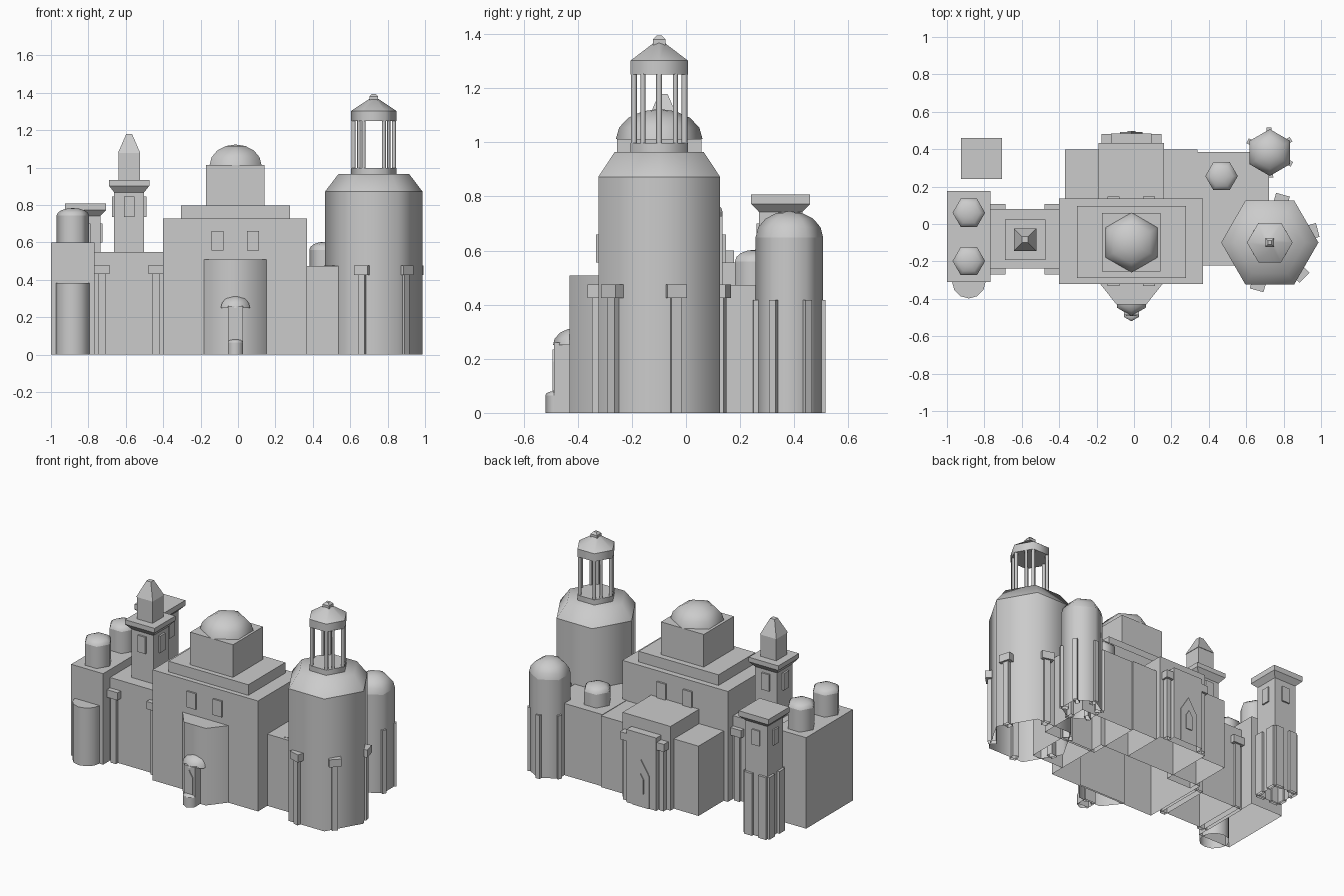
import bpy, bmesh, math
from mathutils import Matrix, Vector

if "Cube" in bpy.data.objects:
    bpy.data.objects.remove(bpy.data.objects["Cube"], do_unlink=True)

stone = bpy.data.materials.new("grey_stone")
stone.use_nodes = True
stone.diffuse_color = (0.6, 0.6, 0.6, 1)
stone.node_tree.nodes["Principled BSDF"].inputs["Base Color"].default_value = (0.6, 0.6, 0.6, 1)


def finish(name, bm, smooth=False):
    """Make the object; shells are open underneath and level faces stay flat."""
    bmesh.ops.recalc_face_normals(bm, faces=bm.faces)
    floor = [f for f in bm.faces if all(v.co.z < 0.001 for v in f.verts)]
    bmesh.ops.delete(bm, geom=floor, context='FACES')
    me = bpy.data.meshes.new(name)
    bm.to_mesh(me)
    bm.free()
    me.materials.append(stone)
    ob = bpy.data.objects.new(name, me)
    bpy.context.collection.objects.link(ob)
    if smooth:
        for p in me.polygons:
            p.use_smooth = abs(p.normal.z) < 0.99
        me.set_sharp_from_angle(angle=math.radians(62))
    return ob


def box(name, x, y, z, turn=0, pivot=(0, 0)):
    """Box from three ranges, optionally turned about a vertical pivot."""
    bm = bmesh.new()
    bmesh.ops.create_cube(bm, size=1)
    for v in bm.verts:
        v.co = Vector([r[0] + (c + 0.5) * (r[1] - r[0]) for c, r in zip(v.co, (x, y, z))])
    bm.transform(Matrix.Translation((*pivot, 0)) @ Matrix.Rotation(turn, 4, 'Z'))
    return finish(name, bm)


def lathe(name, centre, profile, sides=6, turn=0, smooth=True):
    """Rings of (radius, height) around a vertical axis, closed at both ends."""
    bm = bmesh.new()
    rings = []
    for r, z in profile:
        count = sides if r > 0 else 1
        angles = [turn + math.tau * i / sides for i in range(count)]
        rings.append([bm.verts.new((centre[0] + r * math.cos(a), centre[1] + r * math.sin(a), z))
                      for a in angles])
    for a, b in zip(rings, rings[1:]):
        for i in range(sides):
            j = (i + 1) % sides
            bm.faces.new([a[i], a[j], b[j], b[i]] if len(b) > 1 else [a[i], a[j], b[0]])
    for ring in (rings[0], rings[-1]):
        if len(ring) > 1:
            bm.faces.new(ring)
    return finish(name, bm, smooth)


def square(name, centre, profile):
    """Square lathe; the first number of each pair is half the width."""
    return lathe(name, centre, [(h * math.sqrt(2), z) for h, z in profile], 4, math.pi / 4, False)


def extrude(name, pts, offset, smooth=False):
    bm = bmesh.new()
    face = bm.faces.new([bm.verts.new(p) for p in pts])
    top = bmesh.ops.extrude_face_region(bm, geom=[face])["geom"]
    bmesh.ops.translate(bm, vec=offset, verts=[v for v in top if isinstance(v, bmesh.types.BMVert)])
    return finish(name, bm, smooth)


def pointed_arch(name, x, half, z0, z1, y, depth):
    spring = z1 - half * 1.6
    pts = [(x - half, y, z0), (x + half, y, z0), (x + half, y, spring),
           (x, y, z1), (x - half, y, spring)]
    return extrude(name, pts, (0, depth, 0))


def dome(base, top, radius, steps=4):
    return [(radius * math.cos(t), base + (top - base) * math.sin(t))
            for t in (math.pi / 2 * i / steps for i in range(steps))] + [(0, top)]


def domed_tower(name, centre, radius, base, spring, top, turn=0):
    lathe(name, centre, [(radius, base), (radius, spring)], 6, turn)
    lathe(name + "_dome", centre, dome(spring, top, radius), 6, turn)


def four_sides(name, centre, half, width, z, depth, shifts=(0,)):
    """Thin raised panels on all four sides of a square shaft."""
    for k in range(4):
        for s in shifts:
            box(name, (half - 0.01, half + depth), (s - width / 2, s + width / 2), z,
                k * math.pi / 2, centre)


# West wing with a round bastion and two domed turrets
box("west_wing", (-1, -0.767), (-0.31, 0.177), (0, 0.6))
lathe("west_bastion", (-0.883, -0.308), [(0.09, 0), (0.09, 0.383)], 12)
for y in (0.06, -0.198):
    domed_tower("west_turret", (-0.883, y), 0.087, 0.6, 0.743, 0.783)

# Link range with capped buttresses front and back
box("west_link", (-0.77, -0.4), (-0.238, 0.08), (0, 0.548))
for x in (-0.728, -0.438):
    box("link_buttress", (x - 0.019, x + 0.019), (-0.26, 0.096), (0, 0.43))
    box("link_buttress_cap", (x - 0.04, x + 0.04), (-0.271, 0.108), (0.43, 0.48))

# Slender square tower above the link
c = (-0.582, -0.084)
square("slender_shaft", c, [(0.08, 0.5), (0.08, 0.87)])
square("slender_cornice", c, [(0.08, 0.867), (0.108, 0.902), (0.108, 0.932)])
square("slender_neck", c, [(0.057, 0.932), (0.057, 1.077)])
square("slender_spire", c, [(0.06, 1.077), (0.016, 1.178)])
four_sides("slender_window", c, 0.08, 0.056, (0.735, 0.845), 0.012)

# Detached square rear tower
c = (-0.815, 0.35)
square("rear_square_shaft", c, [(0.08, 0), (0.08, 0.75)])
square("rear_square_cornice", c, [(0.08, 0.742), (0.109, 0.772), (0.109, 0.807)])
four_sides("rear_square_window", c, 0.08, 0.055, (0.6, 0.7), 0.01)
four_sides("rear_square_pilaster", c, 0.08, 0.058, (0, 0.41), 0.016, (-0.051, 0.051))

# Central hall, stepped roof and dome
box("hall", (-0.4, 0.37), (-0.32, 0.135), (0, 0.728))
box("hall_step", (-0.305, 0.277), (-0.288, 0.097), (0.728, 0.798))
box("drum", (-0.17, 0.142), (-0.255, 0.058), (0.798, 1.013))
lathe("hall_dome", (-0.013, -0.099), dome(1.013, 1.123, 0.16), 6, math.pi / 2)
for x in (-0.11, 0.08):
    for y in (-0.32, 0.135):
        box("hall_window", (x - 0.032, x + 0.032), (y - 0.012, y + 0.012), (0.555, 0.66))

# Tapering front porch with canopy, door and rounded step
px = -0.014
extrude("porch", [(px - 0.175, -0.31, 0), (px - 0.08, -0.43, 0),
                  (px + 0.08, -0.43, 0), (px + 0.175, -0.31, 0)], (0, 0, 0.508), True)
lathe("porch_canopy", (px, -0.402), dome(0.25, 0.315, 0.09), 6, math.pi / 2)
box("porch_bay", (px - 0.04, px + 0.04), (-0.487, -0.42), (0, 0.26))
pointed_arch("porch_door", px, 0.028, 0.08, 0.235, -0.493, 0.008)
domed_tower("porch_step", (px, -0.474), 0.046, 0, 0.065, 0.082, math.pi / 2)

# Rear wings and the rear portal
box("rear_wing_west", (-0.37, -0.19), (0.08, 0.398), (0, 0.46))
box("rear_wing_east", (0.16, 0.34), (0.135, 0.398), (0, 0.47))
box("portal_block", (-0.19, 0.16), (0.135, 0.433), (0, 0.555))
box("portal_panel", (px - 0.108, px + 0.108), (0.43, 0.485), (0, 0.48))
for s in (-1, 1):
    x = px + s * 0.132
    box("portal_buttress", (x - 0.016, x + 0.016), (0.43, 0.465), (0, 0.4))
    box("portal_buttress_cap", (x - 0.028, x + 0.028), (0.43, 0.48), (0.4, 0.45))
pointed_arch("portal_arch", px, 0.06, 0, 0.31, 0.483, 0.008)
pointed_arch("portal_door", px, 0.022, 0.09, 0.22, 0.488, 0.009)

# East range with a small turret
box("east_range_front", (0.37, 0.6), (-0.223, 0.05), (0, 0.473))
box("east_range_rear", (0.34, 0.723), (0.036, 0.385), (0, 0.473))
domed_tower("east_turret", (0.468, 0.256), 0.087, 0.473, 0.56, 0.603)

# Great tower with shoulder and buttresses
c = (0.726, -0.099)
lathe("great_tower", c, [(0.26, 0), (0.26, 0.872)])
lathe("great_shoulder", c, [(0.26, 0.872), (0.19, 0.964)])
for k in range(6):
    a = math.radians(14.6 + 60 * k)
    box("great_buttress", (0.2, 0.252), (-0.019, 0.019), (0, 0.43), a, c)
    box("great_buttress_cap", (0.2, 0.265), (-0.038, 0.038), (0.425, 0.475), a, c)

# Open lantern on the great tower
lathe("lantern_base", c, [(0.122, 0.964), (0.122, 0.998)])
for k in range(6):
    a = math.tau * k / 6
    lathe("lantern_column", (c[0] + 0.108 * math.cos(a), c[1] + 0.108 * math.sin(a)),
          [(0.011, 0.998), (0.011, 1.255)], 8)
for sx in (-1, 1):
    for sy in (-1, 1):
        lathe("lantern_column", (c[0] + sx * 0.08, c[1] + sy * 0.06),
              [(0.009, 0.998), (0.009, 1.255)], 8)
lathe("lantern_ring", c, [(0.122, 1.25), (0.122, 1.302)])
lathe("lantern_roof", c, [(0.122, 1.302), (0.025, 1.366)])
square("lantern_finial", c, [(0.023, 1.36), (0.023, 1.38), (0.01, 1.394)])

# Round rear tower with slim fins
c = (0.726, 0.382)
domed_tower("rear_round_tower", c, 0.125, 0, 0.648, 0.746, math.pi / 2)
for k in range(6):
    box("rear_round_fin", (0.08, 0.134), (-0.014, 0.014), (0, 0.418),
        math.radians(92 + 60 * k), c)
